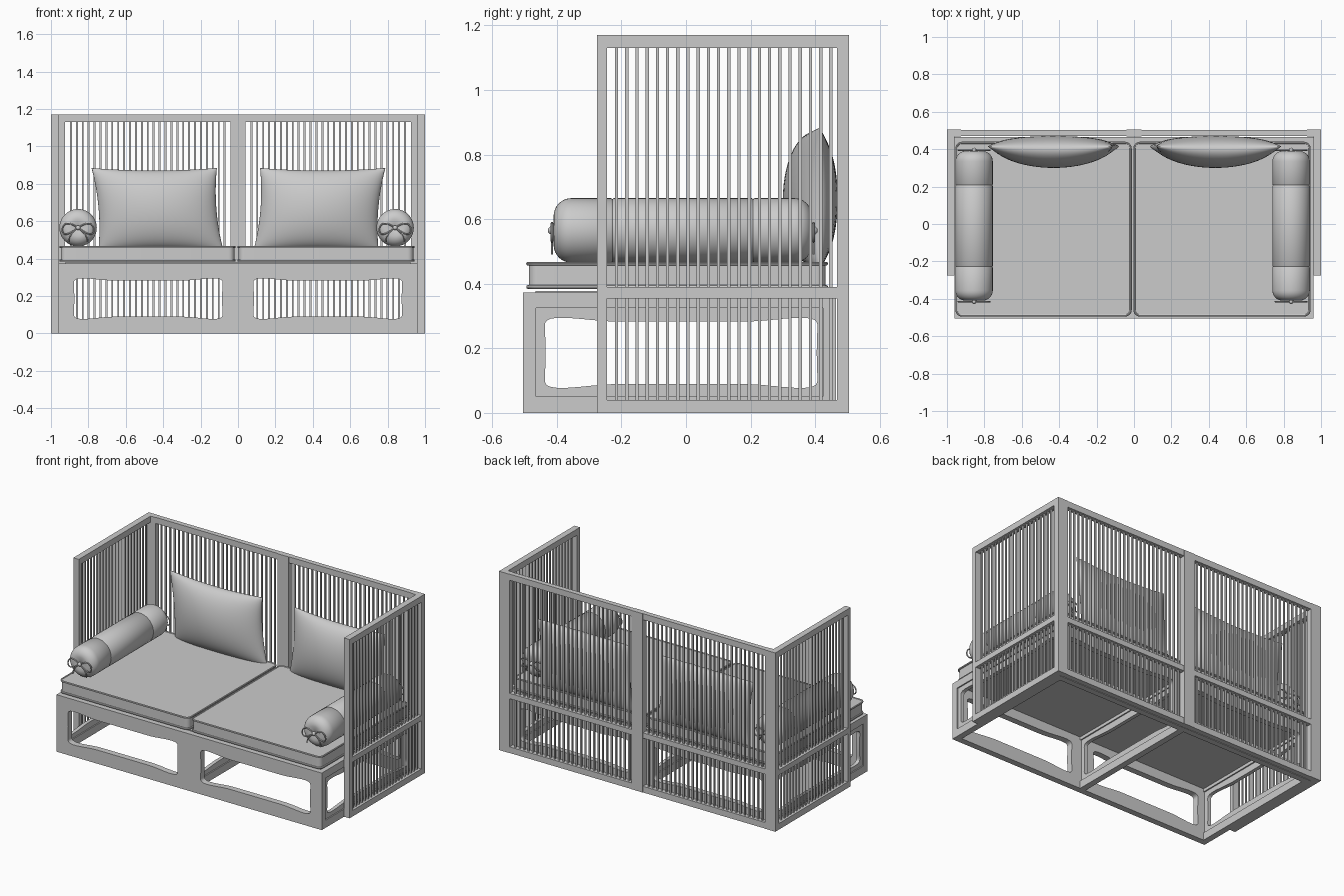
import bpy, bmesh, math
from mathutils import Matrix, Vector

if "Cube" in bpy.data.objects:
    bpy.data.objects.remove(bpy.data.objects["Cube"])

grey = bpy.data.materials.new("plain_grey")
grey.use_nodes = True
grey.diffuse_color = (0.6, 0.6, 0.6, 1)
grey.node_tree.nodes["Principled BSDF"].inputs["Base Color"].default_value = (0.6, 0.6, 0.6, 1)

FRONT = Matrix.Rotation(math.pi / 2, 4, 'X')               # local x, y -> x, z
SIDE = Matrix.Rotation(math.pi / 2, 4, 'Z') @ FRONT        # local x, y -> y, z
FLAT = Matrix.Identity(4)


def link(name, data):
    obj = bpy.data.objects.new(name, data)
    data.materials.append(grey)
    bpy.context.collection.objects.link(obj)
    return obj


def activate(obj):
    bpy.ops.object.select_all(action='DESELECT')
    obj.select_set(True)
    bpy.context.view_layer.objects.active = obj


def smooth(obj, angle=40):
    activate(obj)
    bpy.ops.object.shade_smooth_by_angle(angle=math.radians(angle))


def from_bmesh(name, bm):
    bmesh.ops.recalc_face_normals(bm, faces=bm.faces)
    mesh = bpy.data.meshes.new(name)
    bm.to_mesh(mesh)
    bm.free()
    return link(name, mesh)


def boxes(name, ranges):
    """One mesh of boxes, each given as x0, x1, y0, y1, z0, z1."""
    bm = bmesh.new()
    for x0, x1, y0, y1, z0, z1 in ranges:
        centre = Vector((x0 + x1, y0 + y1, z0 + z1)) / 2
        size = Matrix.Diagonal((x1 - x0, y1 - y0, z1 - z0, 1))
        bmesh.ops.create_cube(bm, size=1, matrix=Matrix.Translation(centre) @ size)
    return from_bmesh(name, bm)


def curve(name, outlines, matrix, closed=True, extrude=0, bevel=0, flat=True):
    """Filled flat panel with holes, or a round cord."""
    data = bpy.data.curves.new(name, 'CURVE')
    data.dimensions = '2D' if flat else '3D'
    data.fill_mode = 'BOTH' if flat else 'FULL'
    data.extrude, data.bevel_depth, data.bevel_resolution = extrude, bevel, 2
    for pts in outlines:
        spline = data.splines.new('POLY')
        spline.points.add(len(pts) - 1)
        for p, co in zip(spline.points, pts):
            p.co = (*co, 0, 1)
        spline.use_cyclic_u = closed
    obj = link(name, data)
    obj.matrix_world = matrix
    activate(obj)
    bpy.ops.object.convert(target='MESH')
    obj = bpy.context.view_layer.objects.active
    obj.name = name
    smooth(obj)
    return obj


def rect(x0, x1, y0, y1):
    return [(x0, y0), (x1, y0), (x1, y1), (x0, y1)]


def rounded(x0, x1, y0, y1, r):
    pts = []
    for i, (x, y) in enumerate([(x1 - r, y1 - r), (x0 + r, y1 - r), (x0 + r, y0 + r), (x1 - r, y0 + r)]):
        for k in range(7):
            a = math.pi / 2 * (i + k / 6)
            pts.append((x + r * math.cos(a), y + r * math.sin(a)))
    return pts


def waisted(x0, x1, y0, y1):
    """Opening with soft corners whose long edges swell inward."""
    pts, n = [], 24
    for i in range(4):
        for k in range(n):
            t = 2 * k / n - 1
            u, v = [(t, -1), (1, t), (-t, 1), (-1, -t)][i]
            r = (abs(u) ** 14 + abs(v) ** 14) ** (1 / 14)
            u, v = u / r, v / r
            s = min(1, max(0, (0.95 - abs(u)) / 0.5))
            v *= 1 - 0.13 * s * s * (3 - 2 * s)
            u *= 1 - 0.012 * (1 - v * v)
            pts.append(((x0 + x1) / 2 + u * (x1 - x0) / 2, (y0 + y1) / 2 + v * (y1 - y0) / 2))
    return pts


def at(x, y, z, basis):
    return Matrix.Translation((x, y, z)) @ basis


# Tall slatted screen: back frame
rails = [(0, 0.04), (0.355, 0.39), (1.13, 1.17)]
posts = [(-1, -0.925), (-0.04, 0.04), (0.925, 1)]
boxes("back_screen_posts", [(a, b, 0.467, 0.505, 0, 1.17) for a, b in posts])
boxes("back_screen_rails", [(a, b, 0.47, 0.503, lo, hi) for lo, hi in rails
                            for a, b in ((-0.925, -0.04), (0.04, 0.925))])
step, w = 0.0316, 0.005
boxes("back_screen_slats", [(s * x - w, s * x + w, 0.48, 0.49, 0.03, 1.14) for s in (-1, 1)
                            for x in (0.04 + step * (i + 1) for i in range(27))])

# Side screens
for s, label in ((1, "left"), (-1, "right")):
    a, b = sorted((s * 0.96, s))
    boxes(label + "_screen_frame", [(a, b, -0.275, -0.245, 0, 1.17)] +
          [(a, b, -0.245, 0.467, lo, hi) for lo, hi in rails])
    boxes(label + "_screen_slats", [(s * 0.98 - w, s * 0.98 + w, y - w, y + w, 0.03, 1.14)
                                    for y in (-0.215 + step * i for i in range(22))])

# Platform base: pierced panels on front, back, sides and middle
openings = [waisted(-0.88, -0.08, 0.075, 0.297), waisted(0.08, 0.88, 0.075, 0.297)]
for label, y in (("front", -0.485), ("back", 0.445)):
    curve("base_%s_panel" % label, [rect(-0.96, 0.96, 0, 0.373)] + openings, at(0, y, 0, FRONT), extrude=0.02)
side_hole = waisted(-0.44, 0.41, 0.075, 0.297)
for label, x in (("left", 0.94), ("middle", 0), ("right", -0.94)):
    curve("base_%s_frame" % label, [rect(-0.466, 0.426, 0, 0.373), rect(-0.464, 0.424, 0.05, 0.325)],
          at(x, 0, 0, SIDE), extrude=0.02)
    curve("base_%s_panel" % label, [rect(-0.466, 0.426, 0.045, 0.33), side_hole],
          at(x, 0, 0, SIDE), extrude=0.012)
boxes("seat_board", [(-0.925, 0.925, -0.466, 0.43, 0.345, 0.378)])

# Seat cushions with piping
for label, x0, x1 in (("right", -0.955, -0.012), ("left", -0.004, 0.945)):
    inner = rounded(x0 + 0.008, x1 - 0.008, -0.487, 0.432, 0.03)
    edge = rounded(x0 + 0.006, x1 - 0.006, -0.489, 0.434, 0.03)
    curve(label + "_seat_cushion", [inner], at(0, 0, 0.426, FLAT), extrude=0.038)
    for part, z in (("top", 0.462), ("bottom", 0.39)):
        curve("%s_cushion_%s_piping" % (label, part), [edge], at(0, 0, z, FLAT), bevel=0.006, flat=False)


def bolster(name, x):
    length, r, z = 0.4, 0.1, 0.565
    profile = [(0, -length + 0.012), (0.015, -length + 0.004)]
    for k in range(9):
        a = math.pi / 2 * k / 8
        profile.append((r - 0.055 + 0.055 * math.sin(a), -length + 0.055 * (1 - math.cos(a))))
    # shallow seam where the end cap meets the body
    profile += [(r, -0.222), (r - 0.003, -0.218), (r, -0.214)]
    profile += [(rad, -y) for rad, y in reversed(profile)]
    bm = bmesh.new()
    verts = [bm.verts.new((rad, y, 0)) for rad, y in profile]
    edges = [bm.edges.new(pair) for pair in zip(verts, verts[1:])]
    bmesh.ops.spin(bm, geom=verts + edges, cent=(0, 0, 0), axis=(0, 1, 0), angle=2 * math.pi, steps=40)
    bmesh.ops.remove_doubles(bm, verts=bm.verts, dist=0.0003)
    obj = from_bmesh(name, bm)
    obj.location = (x, -0.01, z)
    smooth(obj, 60)
    # tied cord with a knot on each end
    bow = [(0.085 * math.sin(t), 0.028 * math.sin(2 * t) - 0.012 * math.sin(t) ** 2)
           for t in (2 * math.pi * k / 48 for k in range(48))]
    tails = [[(s * 0.05 * math.sin(1.7 * t), -0.075 * t) for t in (k / 8 for k in range(9))] for s in (-1, 1)]
    for end, y in (("front", -0.415), ("back", 0.395)):
        curve("%s_%s_bow" % (name, end), [bow], at(x, y, z, FRONT), bevel=0.004, flat=False)
        curve("%s_%s_tails" % (name, end), tails, at(x, y, z, FRONT), closed=False, bevel=0.003, flat=False)
        bm = bmesh.new()
        bmesh.ops.create_uvsphere(bm, u_segments=12, v_segments=8, radius=0.013)
        knot = from_bmesh("%s_%s_knot" % (name, end), bm)
        knot.location = (x, y, z)
        smooth(knot, 60)


bolster("right_bolster", -0.855)
bolster("left_bolster", 0.84)


# Back pillows: two swollen faces meeting at a pinched seam
def pillow(name, x, side):
    bm = bmesh.new()
    for bulge in (-0.1, 0.07):
        grid = bmesh.ops.create_grid(bm, x_segments=30, y_segments=30, size=1)
        for vert in grid["verts"]:
            u, v = (math.sin(c * math.pi / 2) for c in vert.co.xy)
            puff = (max(0, 1 - u * u) * max(0, 1 - v * v)) ** 0.5
            vert.co = (u * 0.335 * (1 - 0.06 * (1 - v * v)) + side * 0.018 * v,
                       bulge * puff + 0.015 * u * u,
                       v * 0.222 * (1 - 0.06 * (1 - u * u)))
    bmesh.ops.remove_doubles(bm, verts=bm.verts, dist=0.0004)
    obj = from_bmesh(name, bm)
    obj.location = (x, 0.4, 0.662)
    smooth(obj, 60)


pillow("right_pillow", -0.43, -1)
pillow("left_pillow", 0.435, 1)
